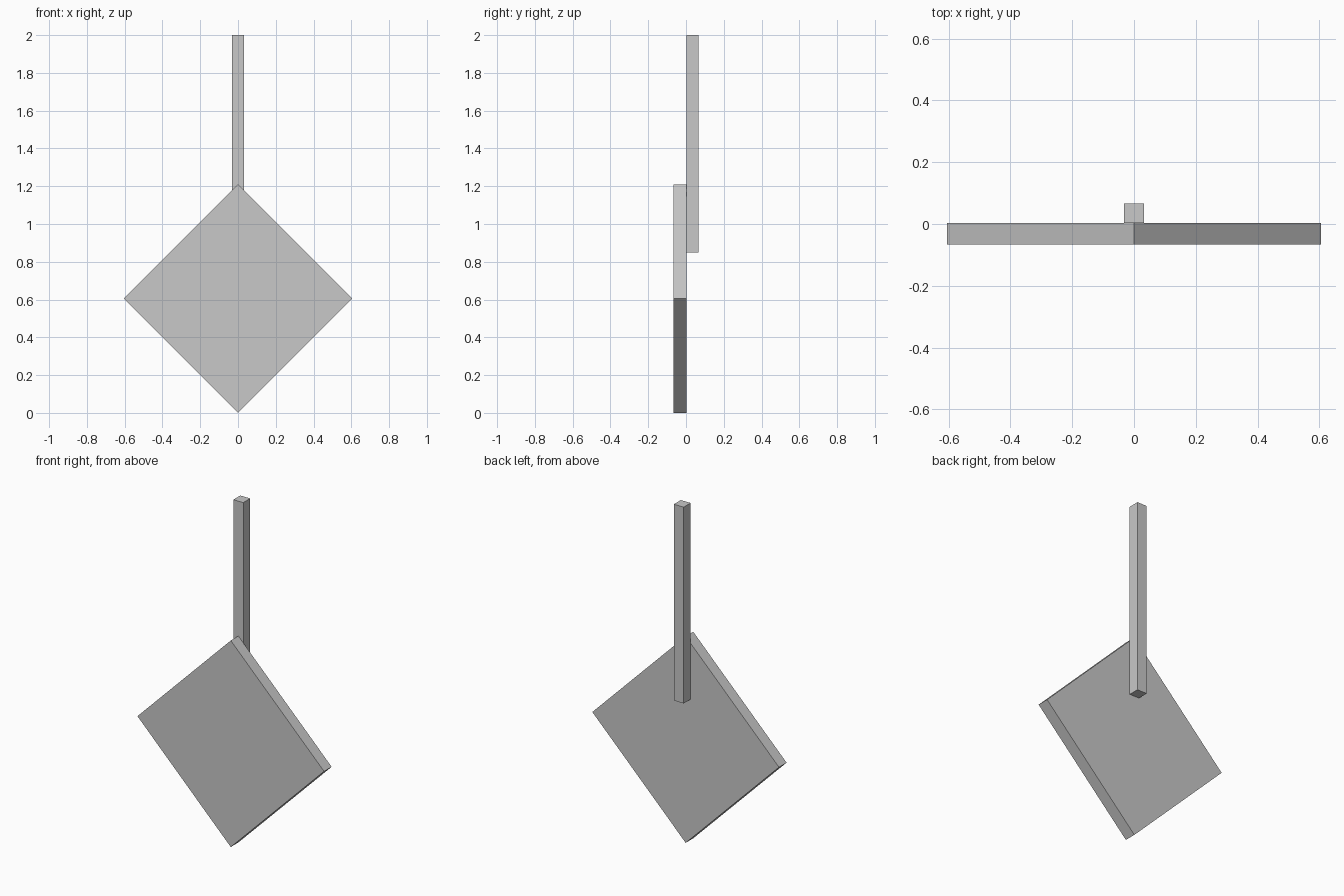
import bpy
import math

cube = bpy.data.objects.get("Cube")
if cube:
    bpy.data.objects.remove(cube, do_unlink=True)

# Single plain grey
GREY = (0.58, 0.58, 0.58, 1.0)
grey = bpy.data.materials.new("light_grey")
grey.use_nodes = True
grey.diffuse_color = GREY
for node in grey.node_tree.nodes:
    if node.type == 'BSDF_PRINCIPLED':
        node.inputs["Base Color"].default_value = GREY


def box(name, size, centre, tilt=0.0):
    """Box of the given size, turned about the y axis."""
    bpy.ops.mesh.primitive_cube_add(size=1)
    obj = bpy.context.object
    obj.name = obj.data.name = name
    obj.scale = size
    bpy.ops.object.transform_apply(location=False, rotation=False, scale=True)
    obj.location = centre
    obj.rotation_euler.y = tilt
    obj.data.materials.append(grey)
    return obj


# Square sign plate standing on one corner
half_diagonal = 0.605
side = half_diagonal * math.sqrt(2)
box("sign_plate", (side, 0.07, side), (0, -0.032, half_diagonal), math.pi / 4)

# Square post fixed to the back of the plate
box("post", (0.064, 0.064, 1.15), (0, 0.035, 1.425))
